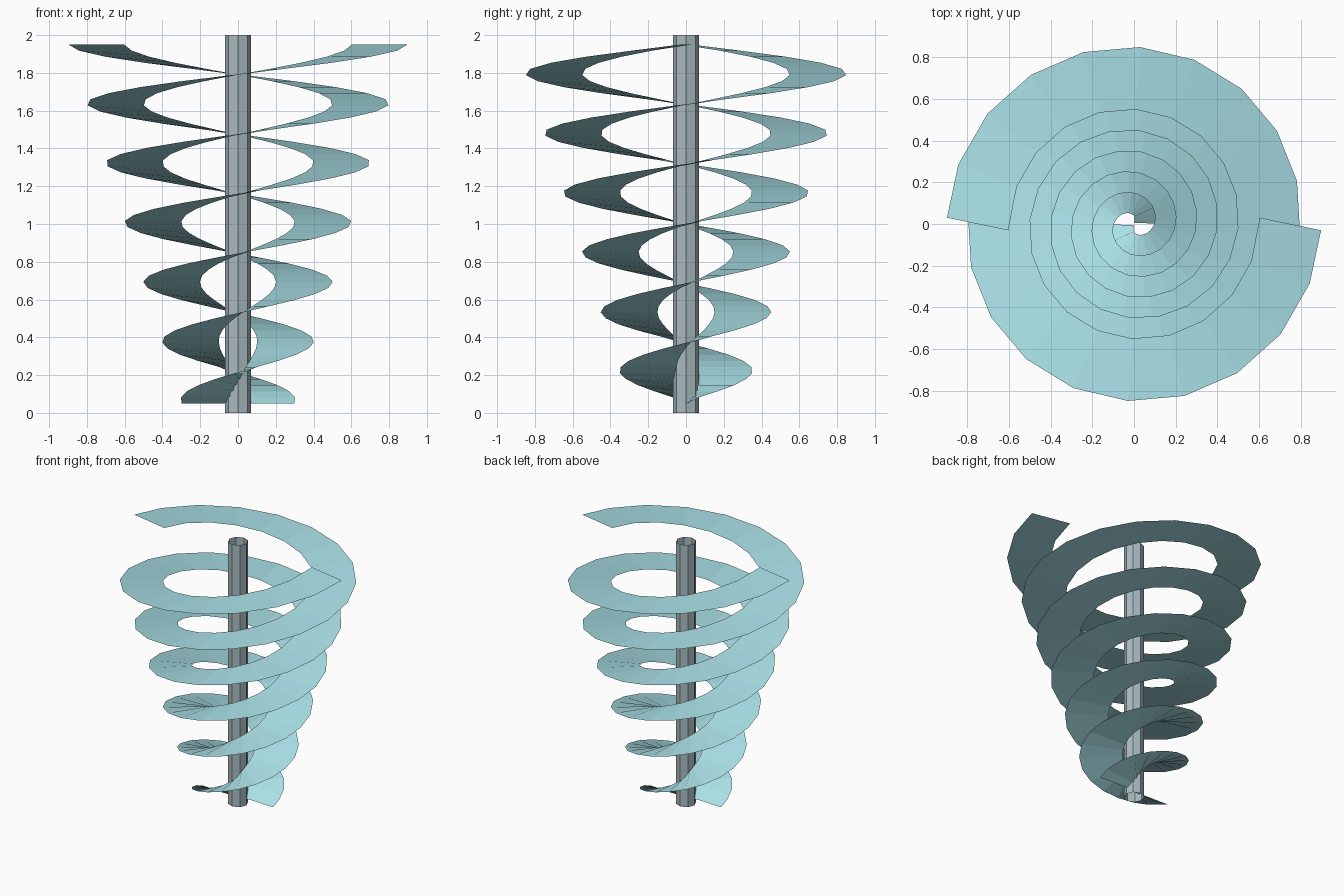
import bpy, bmesh, math
from mathutils import Vector

if "Cube" in bpy.data.objects:
    bpy.data.objects.remove(bpy.data.objects["Cube"])

POINTS, TURNS = 60, 3
HALF_WIDTH = 0.15


def material(name, rgb):
    m = bpy.data.materials.new(name)
    m.diffuse_color = (*rgb, 1)
    m.use_nodes = True
    m.node_tree.nodes["Principled BSDF"].inputs["Base Color"].default_value = m.diffuse_color
    return m


def finish(bm, name, mat):
    me = bpy.data.meshes.new(name)
    bm.to_mesh(me)
    bm.free()
    me.materials.append(mat)
    ob = bpy.data.objects.new(name, me)
    bpy.context.collection.objects.link(ob)
    return ob


def ribbon(name, start, mat):
    # centre line: spiral that widens as it climbs
    path = []
    for i in range(POINTS):
        t = i / (POINTS - 1)
        a = start + t * TURNS * math.tau
        r = 0.15 + 0.6 * t
        path.append(Vector((r * math.cos(a), r * math.sin(a), 0.05 + 1.9 * t)))
    bm = bmesh.new()
    rows = []
    for i, p in enumerate(path):
        # average direction of the neighbouring segments
        d = Vector()
        if i > 0:
            d += (p - path[i - 1]).normalized()
        if i < POINTS - 1:
            d += (path[i + 1] - p).normalized()
        side = Vector((d.y, -d.x, 0)).normalized() * HALF_WIDTH
        rows.append((bm.verts.new(p - side), bm.verts.new(p + side)))
    for (a, b), (c, d) in zip(rows, rows[1:]):
        bm.faces.new((a, b, d, c))
    return finish(bm, name, mat)


blue = material("pale blue", (0.4, 0.75, 0.8))
grey = material("blue grey", (0.4, 0.5, 0.53))

# two ribbons, half a turn apart
ribbon("spiral_ribbon_a", 0, blue)
ribbon("spiral_ribbon_b", math.pi, blue)

# open eight-sided tube in the middle
bm = bmesh.new()
bmesh.ops.create_cone(bm, cap_ends=False, segments=8, radius1=0.07, radius2=0.07, depth=2)
bmesh.ops.translate(bm, verts=bm.verts, vec=(0, 0, 1))
bmesh.ops.recalc_face_normals(bm, faces=bm.faces)
finish(bm, "centre_pole", grey)
